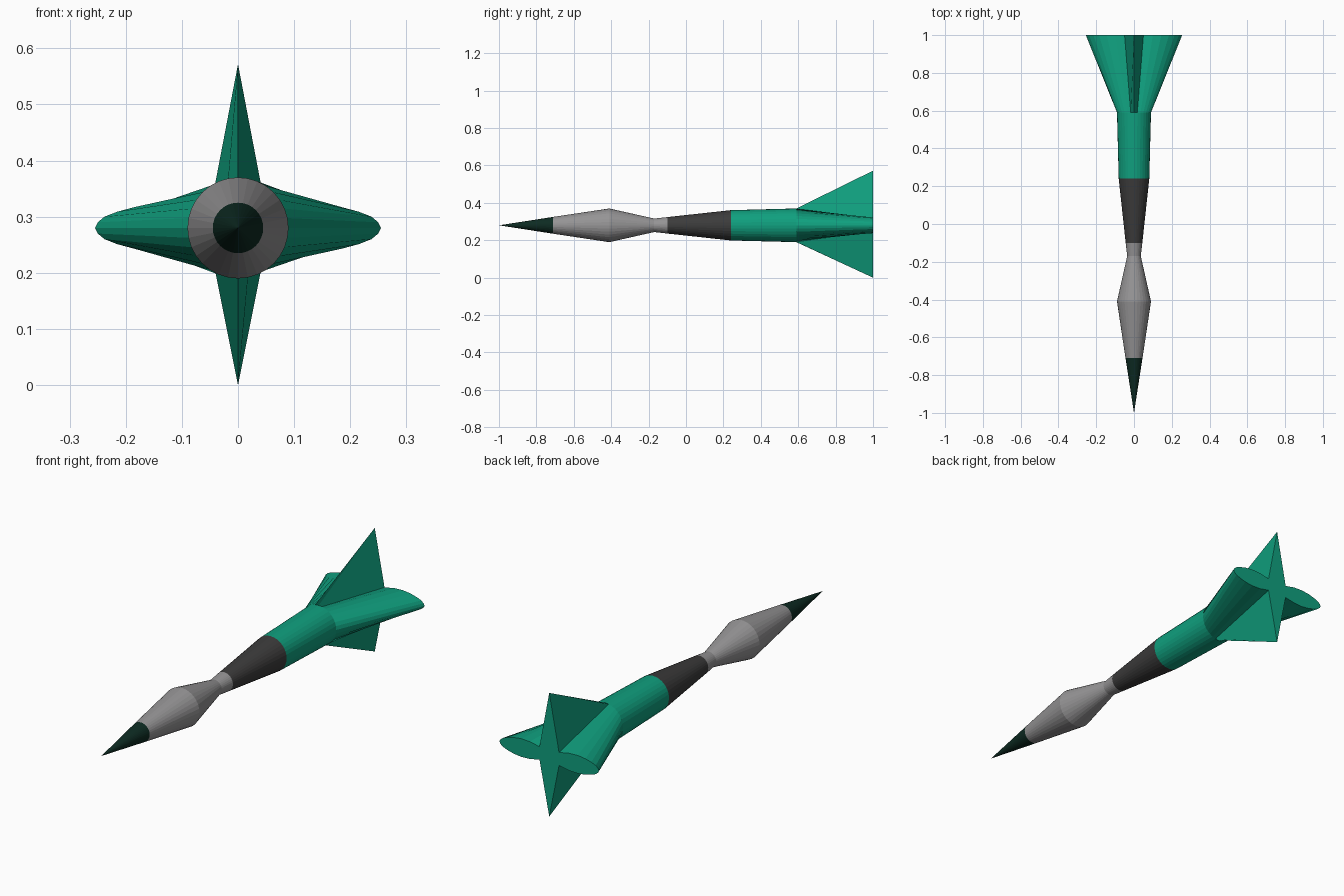
import bpy, bmesh, math

if "Cube" in bpy.data.objects:
    bpy.data.objects.remove(bpy.data.objects["Cube"])

SIDES = 32
CZ = 0.28  # height of the dart's long axis


def material(name, rgb):
    m = bpy.data.materials.new(name)
    m.diffuse_color = (*rgb, 1.0)
    m.use_nodes = True
    m.node_tree.nodes["Principled BSDF"].inputs["Base Color"].default_value = m.diffuse_color
    return m


green = material("green", (0.005, 0.35, 0.21))
dark_green = material("dark green", (0.004, 0.024, 0.016))
grey = material("grey", (0.30, 0.295, 0.30))
charcoal = material("charcoal", (0.045, 0.044, 0.044))


def circle(y, r):
    """Ring of points round the axis, starting at the top."""
    return [(r * math.sin(2 * math.pi * i / SIDES), y,
             CZ + r * math.cos(2 * math.pi * i / SIDES)) for i in range(SIDES)]


def loft(name, rings, mat, nose=None, tail=None):
    """Skin a list of rings, with optional fans to a nose or tail point."""
    bm = bmesh.new()
    loops = [[bm.verts.new(p) for p in ring] for ring in rings]
    for a, b in zip(loops, loops[1:]):
        for i in range(SIDES):
            j = (i + 1) % SIDES
            bm.faces.new((a[i], a[j], b[j], b[i]))
    for point, ring in ((nose, loops[0]), (tail, loops[-1])):
        if point:
            c = bm.verts.new(point)
            for i in range(SIDES):
                bm.faces.new((c, ring[i], ring[(i + 1) % SIDES]))
    bmesh.ops.recalc_face_normals(bm, faces=bm.faces)
    mesh = bpy.data.meshes.new(name)
    bm.to_mesh(mesh)
    bm.free()
    mesh.materials.append(mat)
    ob = bpy.data.objects.new(name, mesh)
    bpy.context.collection.objects.link(ob)
    return ob


# Pointed tip, barrel and shaft
loft("tip", [circle(-0.71, 0.045)], dark_green, nose=(0, -1, CZ))
loft("barrel", [circle(-0.71, 0.045), circle(-0.41, 0.09),
                circle(-0.17, 0.036), circle(-0.10, 0.044)], grey)
loft("shaft", [circle(-0.10, 0.044), circle(0.24, 0.081)], charcoal)

# Tail: round body opening into flat side wings and two upright spiked fins
quarter = [(0, 0.292), (0.05, 0.03), (0.10, 0.04), (0.145, 0.042), (0.185, 0.037),
           (0.215, 0.029), (0.238, 0.02), (0.25, 0.01), (0.255, 0)]
half = quarter + [(x, -z) for x, z in quarter[-2::-1]]
half[-1] = (0, -CZ)
section = half + [(-x, z) for x, z in half[-2:0:-1]]
star = [(x, 1.0, CZ + z) for x, z in section]
loft("tail_flight", [circle(0.24, 0.081), circle(0.59, 0.09), star], green,
     tail=(0, 1.0, CZ))
